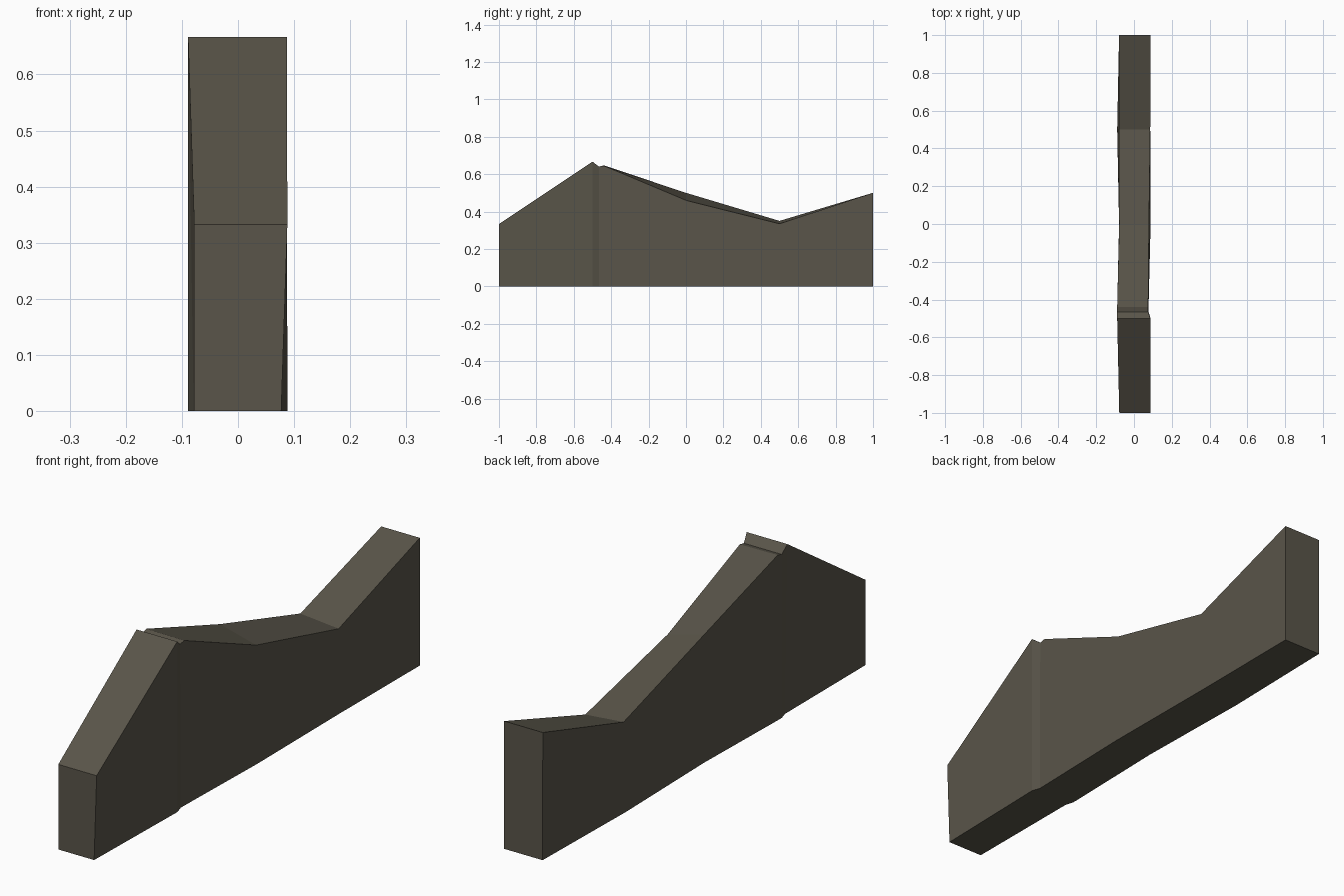
import bpy
import bmesh

default = bpy.data.objects.get("Cube")
if default:
    bpy.data.objects.remove(default, do_unlink=True)

# Single dark stone colour
stone = bpy.data.materials.new("dark_olive_stone")
colour = (0.1, 0.09, 0.067, 1)
stone.use_nodes = True
stone.diffuse_color = colour
bsdf = stone.node_tree.nodes["Principled BSDF"]
bsdf.inputs["Base Color"].default_value = colour
bsdf.inputs["Roughness"].default_value = 0.9

# Cross-sections along the wall:
# y, bottom x (-, +), top x (-, +), top height at (-x, +x)
SECTIONS = [
    (-1.0, -.078, .077, -.078, .088, .333, .333),
    (-.5, -.079, .088, -.089, .087, .667, .667),
    (-.465, -.089, .077, -.089, .075, .64, .64),
    (-.44, -.089, .077, -.089, .075, .647, .645),
    (0.0, -.079, .088, -.078, .079, .5, .46),
    (.5, -.089, .085, -.08, .086, .35, .335),
    (1.0, -.079, .087, -.08, .087, .5, .5),
]


def loft_wall(name, sections):
    """Skin four-cornered sections into a closed, flat-shaded wall."""
    bm = bmesh.new()
    rings = []
    for y, bl, br, tl, tr, zl, zr in sections:
        corners = ((bl, y, 0), (br, y, 0), (tr, y, zr), (tl, y, zl))
        rings.append([bm.verts.new(c) for c in corners])
    for a, b in zip(rings, rings[1:]):
        for i in range(4):
            j = (i + 1) % 4
            bm.faces.new((a[i], a[j], b[j], b[i]))
    bm.faces.new(rings[0])
    bm.faces.new(rings[-1])
    bmesh.ops.recalc_face_normals(bm, faces=bm.faces)
    mesh = bpy.data.meshes.new(name)
    bm.to_mesh(mesh)
    bm.free()
    mesh.materials.append(stone)
    obj = bpy.data.objects.new(name, mesh)
    bpy.context.collection.objects.link(obj)
    return obj


loft_wall("broken_wall", SECTIONS)
